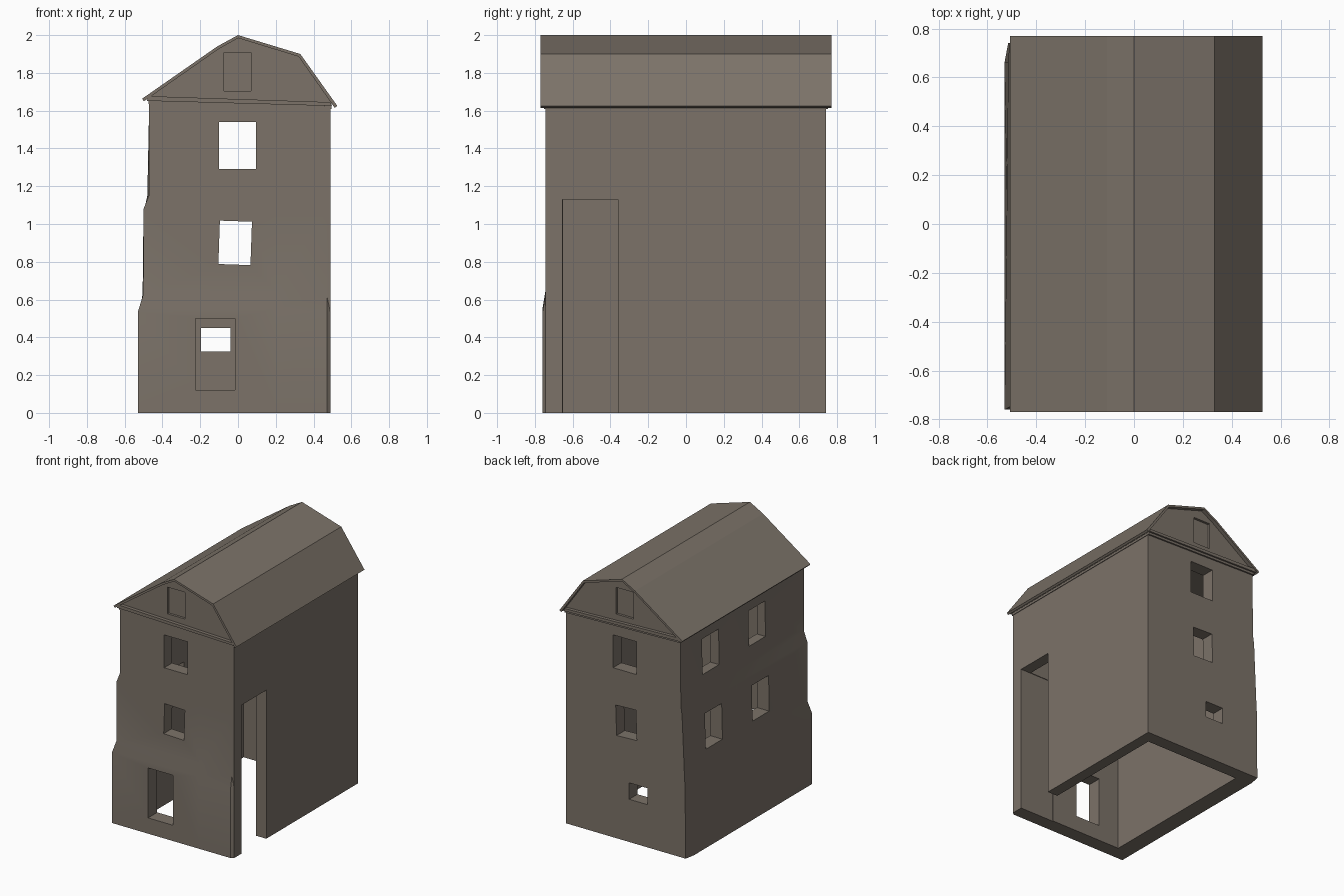
import bpy, bmesh
from math import radians
from mathutils import Matrix

if "Cube" in bpy.data.objects:
    bpy.data.objects.remove(bpy.data.objects["Cube"])

mat = bpy.data.materials.new("weathered_stone")
mat.diffuse_color = (0.2, 0.17, 0.14, 1)
mat.use_nodes = True
mat.node_tree.nodes["Principled BSDF"].inputs["Base Color"].default_value = mat.diffuse_color


def finish(name, bm):
    bmesh.ops.recalc_face_normals(bm, faces=bm.faces)
    me = bpy.data.meshes.new(name)
    bm.to_mesh(me)
    bm.free()
    ob = bpy.data.objects.new(name, me)
    me.materials.append(mat)
    bpy.context.collection.objects.link(ob)
    return ob


def prism(name, profile, y):
    """Extrude an (x, z) outline from -y to y."""
    bm = bmesh.new()
    a = [bm.verts.new((px, -y, pz)) for px, pz in profile]
    b = [bm.verts.new((px, y, pz)) for px, pz in profile]
    bm.faces.new(a)
    bm.faces.new(b)
    n = len(profile)
    for i in range(n):
        j = (i + 1) % n
        bm.faces.new((a[i], a[j], b[j], b[i]))
    return finish(name, bm)


def cut(target, x, y, z, tilt=0):
    """Remove a box given by its x, y and z ranges."""
    bm = bmesh.new()
    bmesh.ops.create_cube(bm, size=1)
    bmesh.ops.scale(bm, vec=(x[1] - x[0], y[1] - y[0], z[1] - z[0]), verts=bm.verts)
    bmesh.ops.rotate(bm, cent=(0, 0, 0), matrix=Matrix.Rotation(radians(tilt), 3, 'Y'), verts=bm.verts)
    bmesh.ops.translate(bm, vec=(sum(x) / 2, sum(y) / 2, sum(z) / 2), verts=bm.verts)
    box = finish("cutter", bm)
    box.hide_render = True
    mod = target.modifiers.new("opening", 'BOOLEAN')
    mod.operation = 'DIFFERENCE'
    mod.solver = 'EXACT'
    mod.object = box
    bpy.context.view_layer.objects.active = target
    bpy.ops.object.modifier_apply(modifier=mod.name)
    bpy.data.objects.remove(box)


# Walls: rings lofted upwards, with a sagging left side and a thicker front base
# each ring: z, left x at front / middle / near back / back corner, front y
levels = [
    (0.00, -0.53, -0.53, -0.53, -0.515, -0.76),
    (0.54, -0.53, -0.52, -0.515, -0.51, -0.76),
    (0.63, -0.502, -0.505, -0.505, -0.505, -0.745),
    (1.08, -0.50, -0.495, -0.49, -0.485, -0.745),
    (1.15, -0.472, -0.475, -0.48, -0.475, -0.745),
    (1.645, -0.47, -0.47, -0.47, -0.47, -0.745),
]
bm = bmesh.new()
rings = []
for k, (z, xf, xm, xn, xb, yf) in enumerate(levels):
    pts = [(xb, 0.74), (xn, 0.66), (xm, 0.1), (xf, yf), (0.2, yf),
           (0.47, yf), (0.49, -0.745), (0.49, 0.74)]
    ring = []
    for i, (x, y) in enumerate(pts):
        dz = 0
        if k == 5:
            dz = -0.031 * (x + 0.47)
        elif k in (1, 2):
            dz = (0, 0, 0, -0.005, 0.012, -0.01, -0.01, 0)[i]
        ring.append(bm.verts.new((x, y, z + dz)))
    rings.append(ring)
for lo, hi in zip(rings, rings[1:]):
    for i in range(8):
        j = (i + 1) % 8
        bm.faces.new((lo[i], lo[j], hi[j], hi[i]))
bm.faces.new(rings[0])
bm.faces.new(rings[-1])
bmesh.ops.triangulate(bm, faces=bm.faces)
walls = finish("walls", bm)

# Hollow interior, open at the bottom
cut(walls, (-0.40, 0.405), (-0.65, 0.64), (-0.2, 1.59))
# Front and back windows
cut(walls, (-0.10, 0.095), (-1, 1), (1.29, 1.54))
cut(walls, (-0.10, 0.07), (-1, 1), (0.785, 1.015), 2)
# Front low opening and small back window
cut(walls, (-0.225, -0.015), (-1, -0.5), (0.12, 0.50))
cut(walls, (-0.195, -0.04), (0.5, 1), (0.325, 0.45))
# Four windows on the left
for y0 in (-0.28, 0.28):
    for z0, z1 in ((0.73, 1.0), (1.29, 1.56)):
        cut(walls, (-0.8, -0.2), (y0, y0 + 0.2), (z0, z1))
# Tall doorway on the right
cut(walls, (0.2, 0.8), (-0.655, -0.36), (-0.2, 1.13))

bpy.ops.object.select_all(action='DESELECT')
walls.select_set(True)
bpy.context.view_layer.objects.active = walls
bpy.ops.object.shade_smooth_by_angle(angle=radians(25))

# Roof skin: crooked gambrel profile with a thin underside
prism("roof", [(-0.508, 1.663), (-0.11, 1.94), (0.0, 2.0), (0.33, 1.90), (0.526, 1.625),
               (0.512, 1.615), (0.321, 1.886), (0.001, 1.984), (-0.103, 1.926), (-0.498, 1.650)], 0.77)

# Gable ends, set back from the roof edge
gable = prism("gable", [(-0.47, 1.648), (-0.47, 1.672), (-0.104, 1.928), (0.001, 1.986),
                        (0.322, 1.888), (0.495, 1.643), (0.495, 1.618)], 0.74)
# Shallow blind window in each gable
for y in ((-0.8, -0.722), (0.722, 0.8)):
    cut(gable, (-0.075, 0.07), y, (1.705, 1.908))

# Stepped cornice below the gables
prism("cornice_upper", [(-0.483, 1.652), (-0.475, 1.677), (0.488, 1.645), (0.497, 1.625)], 0.765)
prism("cornice_lower", [(-0.475, 1.635), (-0.475, 1.652), (0.495, 1.625), (0.495, 1.608)], 0.752)
